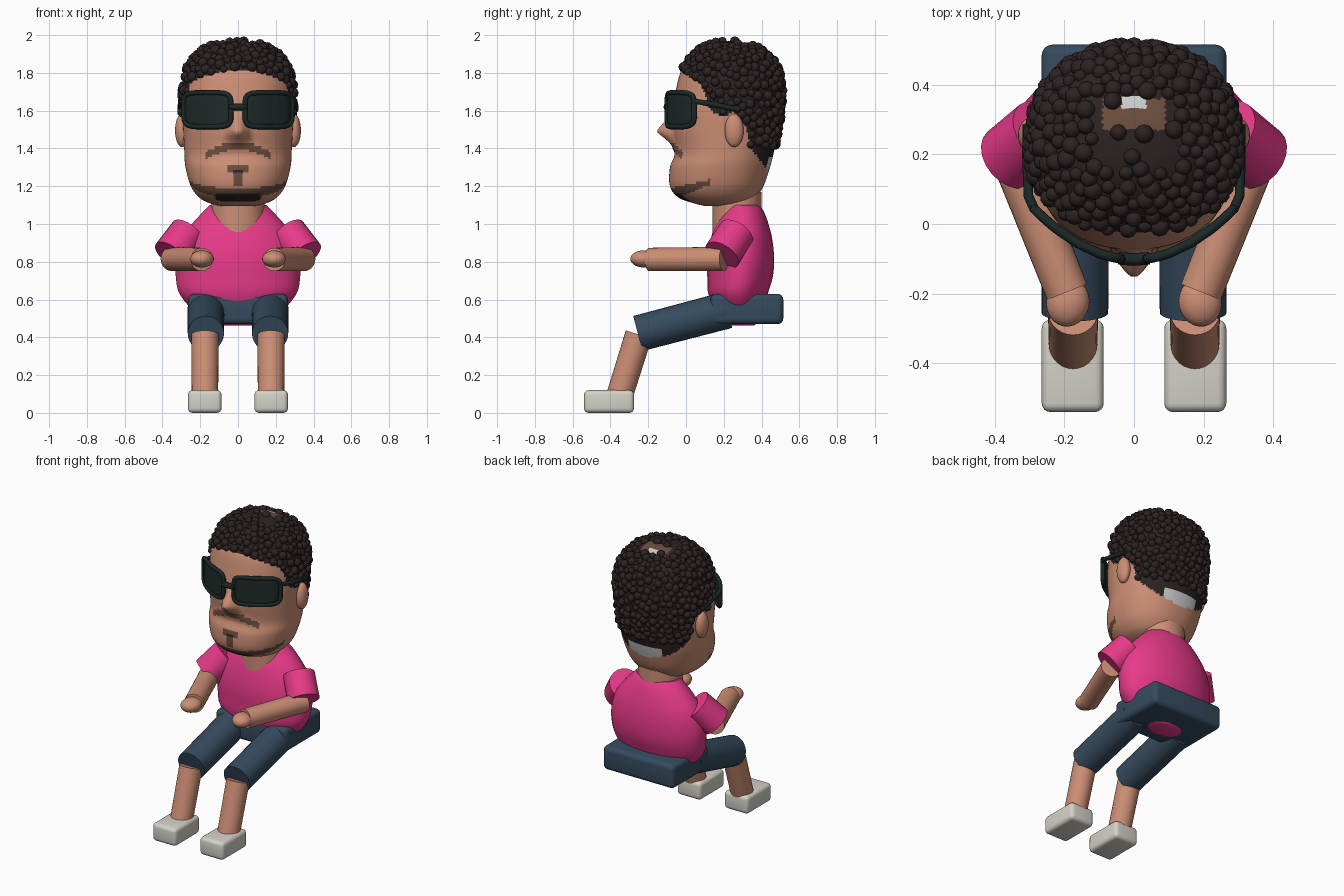
import bpy, bmesh, math, random
from mathutils import Vector, Matrix

if "Cube" in bpy.data.objects:
    bpy.data.objects.remove(bpy.data.objects["Cube"])

random.seed(4)


def mat(name, r, g, b):
    m = bpy.data.materials.new(name)
    m.diffuse_color = (r, g, b, 1)
    m.use_nodes = True
    m.node_tree.nodes["Principled BSDF"].inputs["Base Color"].default_value = m.diffuse_color
    return m


SKIN = mat("skin", .60, .27, .175)
STUBBLE = mat("stubble brown", .15, .075, .047)
HAIR = mat("hair", .026, .016, .016)
BARE = mat("bare grey", .60, .60, .60)
PINK = mat("pink shirt", .80, .042, .25)
NAVY = mat("navy cloth", .036, .07, .112)
SHOE = mat("off white", .66, .64, .57)
FRAME = mat("frame", .011, .022, .02)
LENS = mat("lens", .014, .024, .022)


def finish(name, bm, *mats, angle=40):
    bmesh.ops.recalc_face_normals(bm, faces=bm.faces[:])
    me = bpy.data.meshes.new(name)
    bm.to_mesh(me)
    bm.free()
    for m in mats:
        me.materials.append(m)
    ob = bpy.data.objects.new(name, me)
    bpy.context.collection.objects.link(ob)
    bpy.ops.object.select_all(action='DESELECT')
    ob.select_set(True)
    bpy.context.view_layer.objects.active = ob
    bpy.ops.object.shade_smooth_by_angle(angle=math.radians(angle))
    return ob


def loft(rows, sub, seg, n):
    """Smooth stack of superellipse rings: rows of (z, half width, y front, y back)."""
    P = [Vector(r) for r in rows]
    path = []
    for i in range(len(P) - 1):
        a, b, c, d = P[max(i - 1, 0)], P[i], P[i + 1], P[min(i + 2, len(P) - 1)]
        for k in range(sub):
            t = k / sub
            path.append(.5 * (2*b + (c - a)*t + (2*a - 5*b + 4*c - d)*t*t + (3*b - a - 3*c + d)*t**3))
    path.append(P[-1])
    bm = bmesh.new()
    rings = []
    for z, w, f, k in path:
        ring = []
        for s in range(seg):
            th = math.tau * (s + .5) / seg
            c, q = math.cos(th), math.sin(th)
            x = math.copysign(abs(c) ** (2 / n), c)
            y = math.copysign(abs(q) ** (2 / n), q)
            ring.append(bm.verts.new((w * x, (f + k) / 2 + (k - f) / 2 * y, z)))
        rings.append(ring)
    for r0, r1 in zip(rings, rings[1:]):
        for s in range(seg):
            bm.faces.new((r0[s], r0[(s + 1) % seg], r1[(s + 1) % seg], r1[s]))
    bm.faces.new(rings[0])
    bm.faces.new(rings[-1])
    return bm


def tube(name, a, b, r0, r1, m, seg=28):
    a, b = Vector(a), Vector(b)
    bm = bmesh.new()
    M = Matrix.Translation((a + b) / 2) @ (b - a).to_track_quat('Z', 'Y').to_matrix().to_4x4()
    bmesh.ops.create_cone(bm, cap_ends=True, segments=seg, radius1=r0, radius2=r1, depth=(b - a).length, matrix=M)
    return finish(name, bm, m)


def ball(name, c, r, m, rot=0):
    bm = bmesh.new()
    M = Matrix.Translation(c) @ Matrix.Rotation(rot, 4, 'Z') @ Matrix.Diagonal((*r, 1))
    bmesh.ops.create_uvsphere(bm, u_segments=24, v_segments=14, radius=1, matrix=M)
    return finish(name, bm, m)


def box(name, lo, hi, m, bevel=.03):
    lo, hi = Vector(lo), Vector(hi)
    bm = bmesh.new()
    bmesh.ops.create_cube(bm, size=1, matrix=Matrix.Translation((lo + hi) / 2) @ Matrix.Diagonal((*(hi - lo), 1)))
    bmesh.ops.bevel(bm, geom=bm.edges[:], offset=bevel, segments=4, profile=.5, affect='EDGES')
    return finish(name, bm, m)


# Head with nose pulled out of the face
bm = loft([(1.095, .09, .10, .29), (1.11, .15, .04, .33), (1.14, .205, -.04, .37), (1.20, .25, -.085, .41),
           (1.30, .278, -.085, .445), (1.38, .284, -.058, .465), (1.50, .29, -.072, .49), (1.60, .295, -.072, .505),
           (1.70, .295, -.055, .51), (1.80, .28, -.03, .50), (1.88, .235, .02, .455), (1.93, .175, .08, .39),
           (1.96, .09, .15, .31), (1.968, .005, .225, .235)], 7, 128, 2.2)
for v in bm.verts:
    x, y, z = v.co
    if y < .1 and 1.41 < z < 1.59:
        up = (1.59 - z) / .10 if z > 1.49 else (z - 1.41) / .08
        width = .035 + .045 * min(1, (1.59 - z) / .13)
        v.co.y -= .092 * up * max(0, 1 - (abs(x) / width) ** 1.5)
    if y < .1:  # upper lip swell
        v.co.y -= .014 * math.exp(-((z - 1.405 + 1.7 * x * x) / .022) ** 2) * max(0, 1 - (x / .18) ** 2)

LINE = [(-.2, 1.83), (-.03, 1.82), (.0, 1.79), (.08, 1.74), (.13, 1.60), (.2, 1.57), (.25, 1.60),
        (.31, 1.55), (.34, 1.40), (.40, 1.33), (.44, 1.27), (.7, 1.27)]


def hairline(y):
    for (a, za), (b, zb) in zip(LINE, LINE[1:]):
        if y <= b:
            return za + (zb - za) * (y - a) / (b - a)
    return 1.27


def head_colour(p):
    x, y, z = abs(p.x), p.y, p.z
    if z > hairline(y):
        if (y > .4 and x < .12 and z < 1.36) or (z > 1.9 and x < .035 and .33 < y < .37):
            return 3
        if z > 1.9 and x < .09 and .27 < y < .36:
            return 1
        return 2
    if y < .13:
        if x < .17 and abs(z - 1.412 + 1.75 * x * x) < .02:      # moustache
            return 1
        if x < .02 and 1.265 < z < 1.29:                         # chin patch
            return 2
        if (x < .055 and 1.265 < z < 1.31) or (x < .028 and 1.2 < z < 1.27):
            return 1
        if x < .12 and 1.12 < z < 1.165 and y < .02:             # chin beard
            return 2
        if 1.125 + .4 * (y + .08) < z < 1.19 + .22 * (y + .08):
            return 1
    return 0


roots = []
for f in bm.faces:
    c = f.calc_center_median()
    f.material_index = head_colour(c)
    if c.z > max(hairline(c.y) + .015, 1.42):
        roots.append(c)
finish("head", bm, SKIN, STUBBLE, HAIR, BARE, angle=60)

# Curls: small balls scattered over the scalp
random.shuffle(roots)
curls = []
for c in roots:
    thin = c.z > 1.9 and abs(c.x) < .13 and .16 < c.y < .38
    gap = .07 if thin else .034
    if thin and abs(c.x) < .06 and .27 < c.y:
        continue
    if all((c - k).length > gap for k in curls):
        curls.append(c)
tmp = bmesh.new()
bmesh.ops.create_icosphere(tmp, subdivisions=2, radius=1)
unit = [v.co.copy() for v in tmp.verts]
tris = [[v.index for v in f.verts] for f in tmp.faces]
tmp.free()
bm = bmesh.new()
for c in curls:
    r = random.uniform(.019, .029)
    vs = [bm.verts.new(c + u * r) for u in unit]
    for t in tris:
        bm.faces.new([vs[i] for i in t])
finish("hair_curls", bm, HAIR, angle=60)

# Neck, shirt, hips
bm = loft([(.93, .145, .14, .40), (1.05, .142, .14, .40), (1.17, .14, .14, .40)], 2, 32, 2)
finish("neck", bm, SKIN)
bm = loft([(.462, .08, .22, .36), (.50, .19, .175, .395), (.62, .305, .12, .43), (.72, .33, .112, .46),
           (.82, .33, .112, .467), (.92, .30, .13, .457), (1.0, .245, .155, .437), (1.06, .19, .185, .415),
           (1.10, .15, .20, .39)], 4, 40, 2)
finish("shirt", bm, PINK)
box("hips", (-.265, .13, .47), (.265, .515, .63), NAVY)


# Sunglasses wrapped around the face
def wrap(x):
    return -.102 + .16 * (x / .3) ** 2


def rounded(cx, cz, hw, hz):
    out = []
    for s in range(40):
        a = math.tau * s / 40
        c, q = math.cos(a), math.sin(a)
        out.append((cx + hw * math.copysign(abs(c) ** .4, c), cz + hz * math.copysign(abs(q) ** .4, q)))
    return out


def wire(name, pts, r, closed=False):
    cu = bpy.data.curves.new(name, 'CURVE')
    cu.dimensions = '3D'
    cu.bevel_depth = r
    cu.bevel_resolution = 2
    cu.use_fill_caps = True
    sp = cu.splines.new('POLY')
    sp.points.add(len(pts) - 1)
    for p, co in zip(sp.points, pts):
        p.co = (*co, 1)
    sp.use_cyclic_u = closed
    cu.materials.append(FRAME)
    bpy.context.collection.objects.link(bpy.data.objects.new(name, cu))


for s, side in ((-1, "left"), (1, "right")):
    rim = rounded(s * .162, 1.605, .125, .09)
    wire(side + "_rim", [(x, wrap(x), z) for x, z in rim], .014, True)
    bm = bmesh.new()
    rings = []
    for k in (1, .75, .5, .25, .02):
        pts = [(s * .162 + (x - s * .162) * k, 1.605 + (z - 1.605) * k) for x, z in rim]
        rings.append([bm.verts.new((x, wrap(x), z)) for x, z in pts])
    for r0, r1 in zip(rings, rings[1:]):
        for i in range(40):
            bm.faces.new((r0[i], r0[(i + 1) % 40], r1[(i + 1) % 40], r1[i]))
    bm.faces.new(rings[-1])
    lens = finish(side + "_lens", bm, LENS)
    sol = lens.modifiers.new("thickness", 'SOLIDIFY')
    sol.thickness, sol.offset = .008, 0
    wire(side + "_temple", [(s * .285, .04, 1.65), (s * .303, .08, 1.645), (s * .306, .16, 1.63), (s * .306, .285, 1.605)], .014)

    # Ear, arm, leg and shoe of this side
    ball(side + "_ear", (s * .297, .255, 1.495), (.036, .05, .088), SKIN)
    tube(side + "_sleeve", (s * .265, .268, .955), (s * .355, .19, .835), .098, .1, PINK, 20)
    tube(side + "_forearm", (s * .35, .2, .815), (s * .192, -.195, .812), .064, .062, SKIN)
    ball(side + "_hand", (s * .19, -.225, .815), (.062, .07, .045), SKIN, s * .2)
    tube(side + "_trouser_leg", (s * .17, .22, .545), (s * .17, -.255, .42), .098, .096, NAVY)
    tube(side + "_shin", (s * .175, -.25, .415), (s * .175, -.352, .09), .072, .07, SKIN)
    xs = sorted((s * .087, s * .265))
    box(side + "_shoe", (xs[0], -.54, 0), (xs[1], -.275, .12), SHOE, .025)
wire("glasses_bridge", [(x, wrap(x), 1.62) for x in (-.045, 0, .045)], .018)
